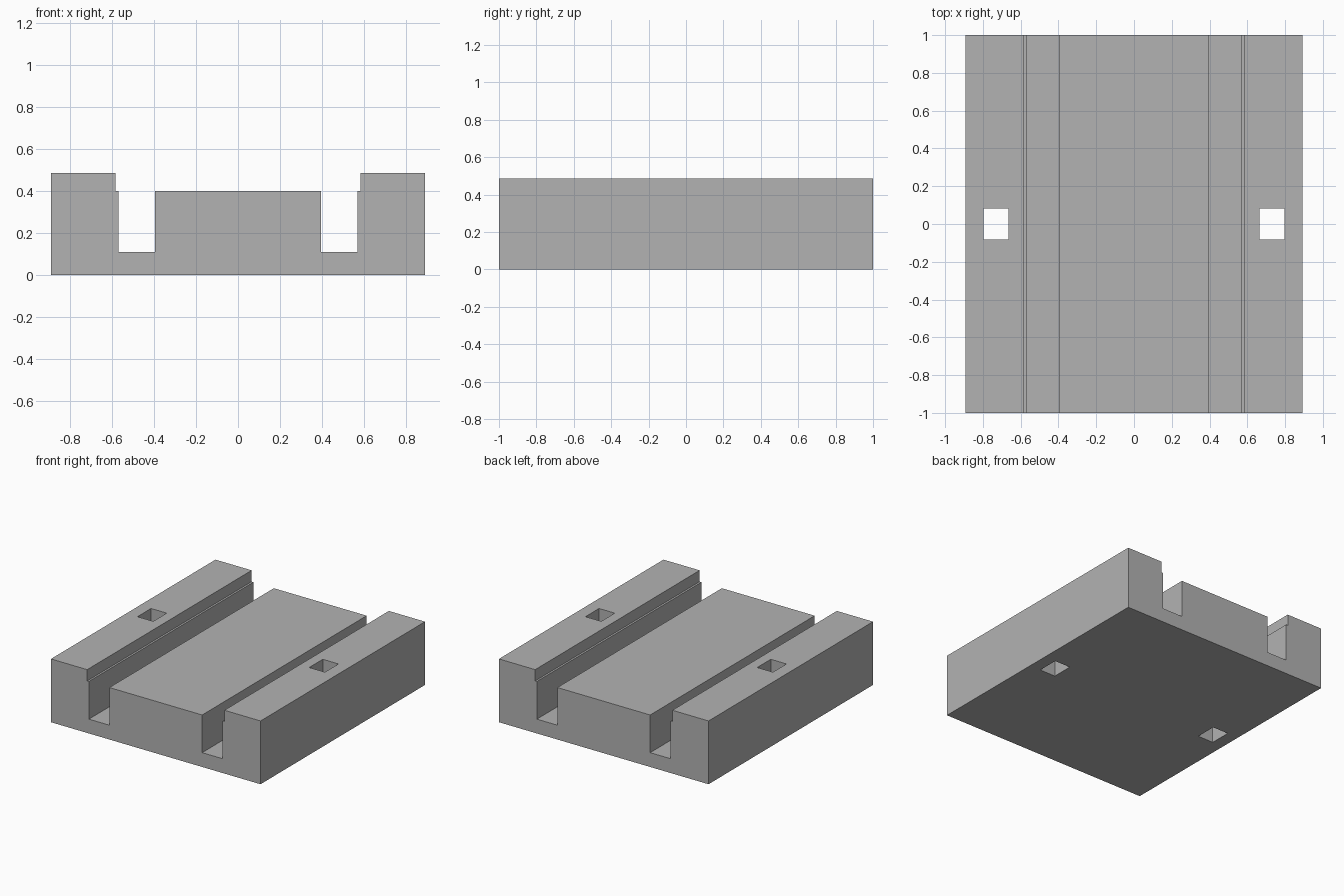
import bpy
import bmesh

cube = bpy.data.objects.get("Cube")
if cube:
    bpy.data.objects.remove(cube, do_unlink=True)

LENGTH = 2.0
HEIGHT = 0.487

grey = bpy.data.materials.new("plain grey")
grey.use_nodes = True
colour = (0.45, 0.45, 0.45, 1)
grey.diffuse_color = colour
grey.node_tree.nodes["Principled BSDF"].inputs["Base Color"].default_value = colour


def extrude_profile(name, points, length):
    """Sweep an x-z outline along y, centred on y = 0."""
    bm = bmesh.new()
    face = bm.faces.new([bm.verts.new((x, -length / 2, z)) for x, z in points])
    swept = bmesh.ops.extrude_face_region(bm, geom=[face])["geom"]
    verts = [v for v in swept if isinstance(v, bmesh.types.BMVert)]
    bmesh.ops.translate(bm, verts=verts, vec=(0, length, 0))
    bmesh.ops.recalc_face_normals(bm, faces=bm.faces)
    mesh = bpy.data.meshes.new(name)
    bm.to_mesh(mesh)
    bm.free()
    obj = bpy.data.objects.new(name, mesh)
    bpy.context.collection.objects.link(obj)
    mesh.materials.append(grey)
    return obj


# Grooved block: half outline from outer base to centre deck, then mirrored
half = [(0.892, 0), (0.892, HEIGHT), (0.584, HEIGHT), (0.584, 0.4),
        (0.569, 0.4), (0.569, 0.11), (0.395, 0.11), (0.395, 0.4)]
outline = half + [(-x, z) for x, z in reversed(half)]
block = extrude_profile("grooved_block", outline, LENGTH)

# Rectangular through holes in the side rails
for side, label in ((1, "left"), (-1, "right")):
    inner, outer = side * 0.664, side * 0.798
    cutter = extrude_profile(label + "_hole_cutter",
                             [(inner, -0.1), (outer, -0.1), (outer, 0.6), (inner, 0.6)],
                             0.165)
    cutter.hide_render = True
    cutter.hide_set(True)
    cut = block.modifiers.new(label + " hole", "BOOLEAN")
    cut.operation = "DIFFERENCE"
    cut.solver = "EXACT"
    cut.object = cutter
